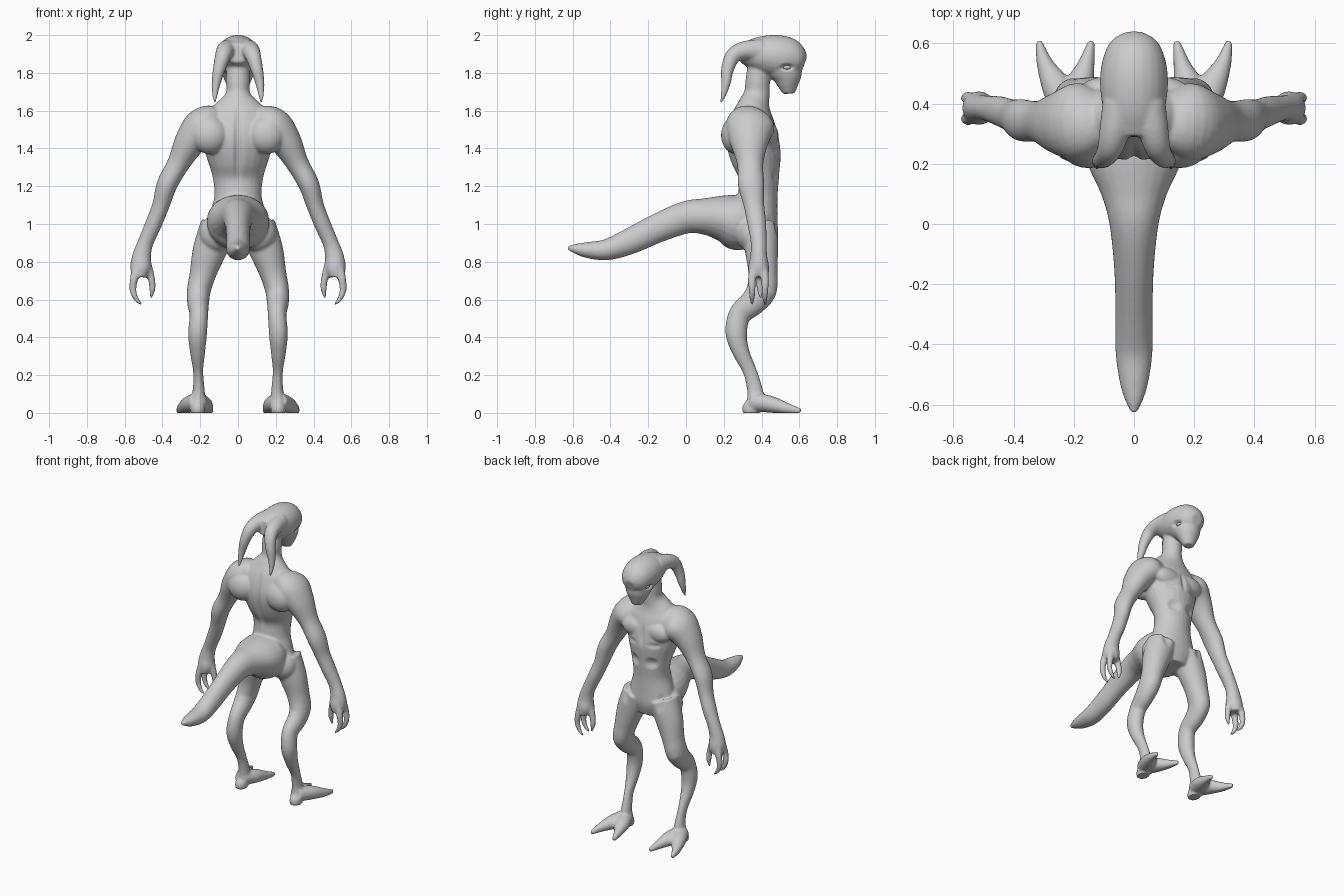
import bpy, bmesh, math
from mathutils import Vector, Matrix

bm = bmesh.new()
X = Vector((1, 0, 0))


def spline(pts, steps=5):
    """Catmull-Rom through (x, y, z, side radius, depth radius) points."""
    p = [Vector(q) for q in pts]
    p = [p[0] * 2 - p[1]] + p + [p[-1] * 2 - p[-2]]
    out = []
    for i in range(1, len(p) - 2):
        a, b, c, d = p[i - 1:i + 3]
        for s in range(steps):
            t = s / steps
            out.append(0.5 * (2 * b + (c - a) * t + (2 * a - 5 * b + 4 * c - d) * t * t
                              + (3 * b - a - 3 * c + d) * t ** 3))
    return out + [p[-2]]


def tube(pts, pair=False, n=24):
    """Lofted limb with elliptical sections, optionally mirrored in x."""
    rows = spline(pts)
    for sx in ((1, -1) if pair else (1,)):
        cen = [Vector((r[0] * sx, r[1], r[2])) for r in rows]
        rings = []
        for i, c in enumerate(cen):
            t = (cen[min(i + 1, len(cen) - 1)] - cen[max(i - 1, 0)]).normalized()
            u = (X - t * t.dot(X)).normalized()
            v = t.cross(u)
            a, b = max(rows[i][3], .004), max(rows[i][4], .004)
            rings.append([bm.verts.new(c + u * a * math.cos(k * math.tau / n)
                                       + v * b * math.sin(k * math.tau / n)) for k in range(n)])
        for r, s in zip(rings, rings[1:]):
            for k in range(n):
                bm.faces.new((r[k], r[(k + 1) % n], s[(k + 1) % n], s[k]))
        bm.faces.new(rings[0][::-1])
        bm.faces.new(rings[-1])


def blob(c, r, target=None):
    """Mirrored pair of muscle ellipsoids."""
    for sx in (1, -1):
        m = Matrix.Translation((c[0] * sx, c[1], c[2])) @ Matrix.Diagonal((*r, 1))
        bmesh.ops.create_uvsphere(target or bm, u_segments=24, v_segments=14, radius=1, matrix=m)


# torso and neck
tube([(0, .39, 1.86, .06, .06), (0, .38, 1.76, .064, .065), (0, .375, 1.69, .066, .068),
      (0, .36, 1.63, .125, .085), (0, .35, 1.56, .19, .115), (0, .35, 1.46, .195, .14),
      (0, .37, 1.35, .165, .135), (0, .385, 1.25, .135, .108), (0, .38, 1.15, .125, .105),
      (0, .375, 1.05, .15, .11), (0, .385, .95, .165, .1), (0, .39, .87, .1, .07)])
# head and jaw
tube([(0, .29, 1.905, .07, .05), (0, .37, 1.9, .1, .09), (0, .46, 1.89, .113, .112),
      (0, .54, 1.88, .106, .107), (0, .6, 1.86, .08, .075), (0, .628, 1.85, .04, .04)])
tube([(0, .49, 1.88, .1, .11), (0, .53, 1.8, .086, .088), (0, .54, 1.74, .062, .058),
      (0, .545, 1.69, .034, .032)])
# head tendrils
tube([(.05, .4, 1.92, .055, .06), (.065, .31, 1.918, .05, .05), (.08, .25, 1.89, .042, .042),
      (.1, .22, 1.82, .033, .034), (.115, .212, 1.75, .025, .026), (.122, .2, 1.69, .016, .016),
      (.122, .185, 1.64, .006, .006)], True)
# tail
tube([(0, .38, 1.0, .14, .12), (0, .28, 1.01, .165, .15), (0, .2, 1.03, .155, .125),
      (0, .1, 1.04, .11, .097), (0, 0, 1.035, .082, .086), (0, -.15, .978, .066, .077),
      (0, -.3, .907, .062, .069), (0, -.42, .864, .062, .056), (0, -.52, .862, .049, .043),
      (0, -.58, .868, .032, .028), (0, -.628, .874, .01, .01)])
# arms and palms
tube([(.09, .35, 1.55, .07, .09), (.18, .34, 1.52, .1, .13), (.25, .335, 1.44, .085, .105),
      (.315, .34, 1.32, .06, .07), (.375, .345, 1.21, .055, .07), (.408, .36, 1.1, .046, .055),
      (.447, .375, 1.0, .044, .05), (.49, .385, .9, .042, .042), (.51, .385, .83, .05, .045),
      (.515, .385, .77, .056, .056), (.52, .385, .72, .042, .05)], True)
# fingers and thumb
for y in (.35, .418):
    tube([(.53, y * .6 + .154, .78, .03, .028), (.55, y, .71, .022, .022), (.556, y, .65, .018, .018),
          (.54, y, .605, .014, .014), (.512, y, .573, .007, .007)], True, 16)
tube([(.485, .385, .78, .03, .028), (.461, .388, .72, .02, .022), (.453, .392, .66, .017, .018),
      (.462, .395, .607, .007, .007)], True, 16)
# legs
tube([(.1, .39, .99, .1, .1), (.15, .4, .86, .09, .088), (.185, .407, .74, .071, .077),
      (.207, .4, .65, .063, .08), (.211, .355, .585, .058, .07), (.207, .285, .52, .049, .06),
      (.214, .266, .42, .05, .057), (.214, .292, .32, .04, .045), (.211, .338, .22, .027, .037),
      (.208, .365, .12, .032, .042), (.213, .37, .04, .045, .05)], True)
# feet with two toes and a heel
for d in (-1, 1):
    tube([(.215, .35, .06, .045, .05), (.22 + d * .035, .45, .045, .05, .045),
          (.227 + d * .068, .53, .025, .029, .03), (.229 + d * .088, .608, .01, .012, .014)], True, 16)
blob((.213, .345, .02), (.04, .048, .05))
# muscles: shoulder blades, chest, hips, kneecaps
for c, r in [((.15, .265, 1.47), (.1, .08, .1)), ((.085, .44, 1.47), (.1, .05, .065)),
             ((.11, .35, .95), (.095, .085, .1)), ((.21, .42, .645), (.055, .06, .06))]:
    blob(c, r)

bmesh.ops.recalc_face_normals(bm, faces=bm.faces)
mesh = bpy.data.meshes.new("body")
bm.to_mesh(mesh)
bm.free()
body = bpy.data.objects.new("body", mesh)
bpy.context.collection.objects.link(body)

# fuse the parts into one skin
rem = body.modifiers.new("fuse", 'REMESH')
rem.mode = 'VOXEL'
rem.voxel_size = .007
sm = body.modifiers.new("soften", 'SMOOTH')
sm.factor = .5
sm.iterations = 9
dg = bpy.context.evaluated_depsgraph_get()
skin = bpy.data.meshes.new_from_object(body.evaluated_get(dg))
body.modifiers.clear()
body.data = skin

# sculpted dents: centre, radii, push (mirrored)
dents = [((.095, .535, 1.83), (.06, .045, .022), (-.022, -.008, 0)),   # eye sockets
         ((0, .5, 1.45), (.025, .06, .1), (0, -.012, 0)),              # breastbone
         ((0, .24, 1.4), (.03, .1, .28), (0, .018, 0)),                # spine
         ((.07, .49, 1.26), (.06, .06, .05), (0, -.018, 0)),           # under ribs
         ((.1, .49, 1.39), (.08, .05, .025), (0, -.008, 0)),           # under chest
         ((.13, .47, .99), (.04, .06, .08), (0, -.015, 0))]            # groin
for v in skin.vertices:
    for c, r, p in dents:
        s = -1 if v.co.x < 0 else 1
        q = Vector((v.co.x * s, v.co.y, v.co.z)) - Vector(c)
        d = sum((q[i] / r[i]) ** 2 for i in range(3))
        if d < 1:
            w = (1 - d) ** 2
            v.co += Vector((p[0] * s, p[1], p[2])) * w
    v.co.z = max(v.co.z, 0)

# eyes
eb = bmesh.new()
blob((.069, .535, 1.829), (.016, .022, .012), eb)
em = bpy.data.meshes.new("eyes")
eb.to_mesh(em)
eb.free()
eyes = bpy.data.objects.new("eyes", em)
bpy.context.collection.objects.link(eyes)

for o in (body, eyes):
    for f in o.data.polygons:
        f.use_smooth = True
